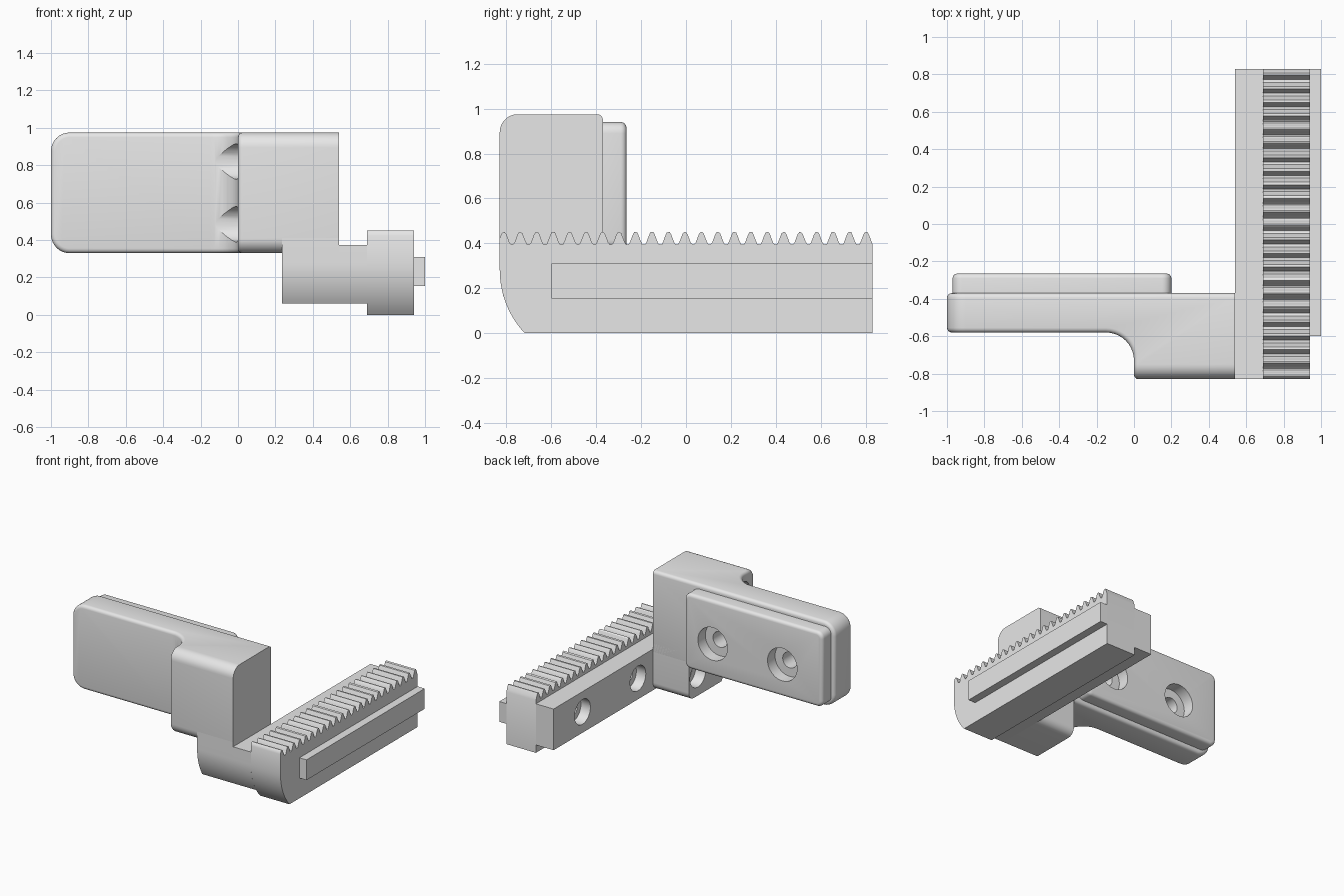
import bpy, bmesh, math
from mathutils import Vector

if "Cube" in bpy.data.objects:
    bpy.data.objects.remove(bpy.data.objects["Cube"])

GREY = bpy.data.materials.new("light_grey")
GREY.use_nodes = True
GREY.diffuse_color = (0.8, 0.8, 0.8, 1)
GREY.node_tree.nodes["Principled BSDF"].inputs["Base Color"].default_value = (0.8, 0.8, 0.8, 1)

FRONT, BACK, REAR = -0.83, 0.83, -0.37
BOTTOM, TOP, INNER = 0.33, 0.975, 0.54


def add_object(name, bm):
    bmesh.ops.recalc_face_normals(bm, faces=bm.faces[:])
    mesh = bpy.data.meshes.new(name)
    bm.to_mesh(mesh)
    bm.free()
    mesh.materials.append(GREY)
    obj = bpy.data.objects.new(name, mesh)
    bpy.context.collection.objects.link(obj)
    return obj


def prism(points, axis, lo, hi):
    """Extrude a 2D outline along x (outline in y, z), y (x, z) or z (x, y)."""
    bm = bmesh.new()

    def place(p, d):
        c = list(p)
        c.insert(axis, d)
        return c
    face = bm.faces.new([bm.verts.new(place(p, lo)) for p in points])
    moved = bmesh.ops.extrude_face_region(bm, geom=[face])["geom"]
    shift = Vector(place((0, 0), hi - lo))
    bmesh.ops.translate(bm, vec=shift, verts=[v for v in moved if isinstance(v, bmesh.types.BMVert)])
    bmesh.ops.recalc_face_normals(bm, faces=bm.faces[:])
    return bm


def rect(a0, a1, b0, b1):
    return [(a0, b0), (a1, b0), (a1, b1), (a0, b1)]


def bevel(bm, rule, width, segments):
    edges = [e for e in bm.edges if rule(e)]
    bmesh.ops.bevel(bm, geom=edges, offset=width, segments=segments, profile=0.5,
                    affect='EDGES', clamp_overlap=False)


def along(e, axis):
    d = e.verts[1].co - e.verts[0].co
    return abs(d[axis]) > 0.999 * d.length


def at(e, axis, value):
    return all(abs(v.co[axis] - value) < 1e-4 for v in e.verts)


def arc(cx, cy, r, a0, a1, n):
    angles = [math.radians(a0 + (a1 - a0) * i / n) for i in range(n + 1)]
    return [(cx + r * math.cos(a), cy + r * math.sin(a)) for a in angles]


def curved_nose(z_low):
    """Curved front underside, running from the front face down to z_low."""
    end = 180 + math.degrees(math.asin((0.28 - z_low) / 0.41))
    return arc(FRONT + 0.41, 0.28, 0.41, 180, end, 12)


# Arm: paddle and upright block with a concave fillet between them
outline = [(-1, REAR), (-1, -0.58)] + arc(-0.15, -0.73, 0.15, 90, 0, 10)
outline += [(0, FRONT), (INNER, FRONT), (INNER, REAR)]
bm = prism(outline, 2, BOTTOM, TOP)
bevel(bm, lambda e: along(e, 1) and at(e, 0, -1), 0.1, 8)
bevel(bm, lambda e: along(e, 0) and at(e, 1, FRONT), 0.08, 8)
bevel(bm, lambda e: e.calc_face_angle(0) > 0.7 and not at(e, 0, INNER), 0.025, 4)
arm = add_object("arm", bm)

# Raised pad on the back of the paddle
bm = prism(rect(-0.97, 0.2, 0.365, 0.94), 1, REAR, -0.265)
bevel(bm, lambda e: along(e, 1), 0.05, 6)
bevel(bm, lambda e: at(e, 1, -0.265), 0.025, 4)
pad = add_object("pad", bm)

# Lower block joining the arm to the rack
rear_corner = arc(REAR - 0.06, 0.12, 0.06, 270, 360, 6)
lower_block = add_object("lower_block", prism(
    curved_nose(0.06) + rear_corner + [(REAR, 0.42), (FRONT, 0.42)], 0, 0.235, INNER))

# Long web beside the rack
web = add_object("web", prism(
    curved_nose(0.06) + [(BACK, 0.06), (BACK, 0.375), (FRONT, 0.375)], 0, INNER, 0.69))

# Toothed rack
PITCH, STEPS = 0.0734, 230
teeth = []
for i in range(STEPS + 1):
    y = BACK + (FRONT - BACK) * i / STEPS
    wave = 1.2 * math.cos(2 * math.pi * (y + 0.812) / PITCH)
    teeth.append((y, 0.4225 + 0.0275 * max(-1, min(1, wave))))
rack = add_object("rack", prism(curved_nose(0) + [(BACK, 0)] + teeth, 0, 0.69, 0.94))

# Guide rail on the outer side
rail = add_object("guide_rail", prism(rect(-0.6, BACK, 0.155, 0.31), 0, 0.94, 1.0))


def drill(targets, axis, start, end, centre, radius):
    """Cut a round hole along an axis out of every target."""
    circle = arc(*centre, radius, 0, 360, 40)[:-1]
    cutter = add_object("hole_cutter", prism(circle, axis, min(start, end), max(start, end)))
    cutter.hide_render = True
    for obj in targets:
        mod = obj.modifiers.new("hole", 'BOOLEAN')
        mod.operation, mod.solver, mod.object = 'DIFFERENCE', 'EXACT', cutter
        bpy.context.view_layer.objects.active = obj
        bpy.ops.object.modifier_apply(modifier=mod.name)
    bpy.data.objects.remove(cutter)


# Stepped screw holes in the pad
for x in (-0.04, -0.63):
    drill([pad], 1, -0.2, -0.355, (x, 0.61), 0.125)
    drill([pad, arm], 1, -0.2, -0.48, (x, 0.61), 0.06)

# Stepped holes in the inner side of the web
for y in (0.48, -0.19):
    drill([web], 0, 0.5, 0.62, (y, 0.22), 0.095)
    drill([web, rack], 0, 0.5, 0.78, (y, 0.22), 0.05)

# Stepped hole in the lower block
drill([lower_block], 0, 0.2, 0.32, (-0.48, 0.22), 0.095)
drill([lower_block], 0, 0.2, 0.48, (-0.48, 0.22), 0.05)

# Access holes breaking through the fillet
for z in (0.82, 0.485):
    drill([arm], 0, -0.2, 0.1, (-0.678, z), 0.095)
    drill([arm], 0, -0.2, 0.3, (-0.678, z), 0.05)

# Smooth curved surfaces while keeping crisp edges
for obj in (arm, pad, lower_block, web, rack, rail):
    bpy.ops.object.select_all(action='DESELECT')
    obj.select_set(True)
    bpy.context.view_layer.objects.active = obj
    bpy.ops.object.shade_smooth_by_angle(angle=math.radians(30))
